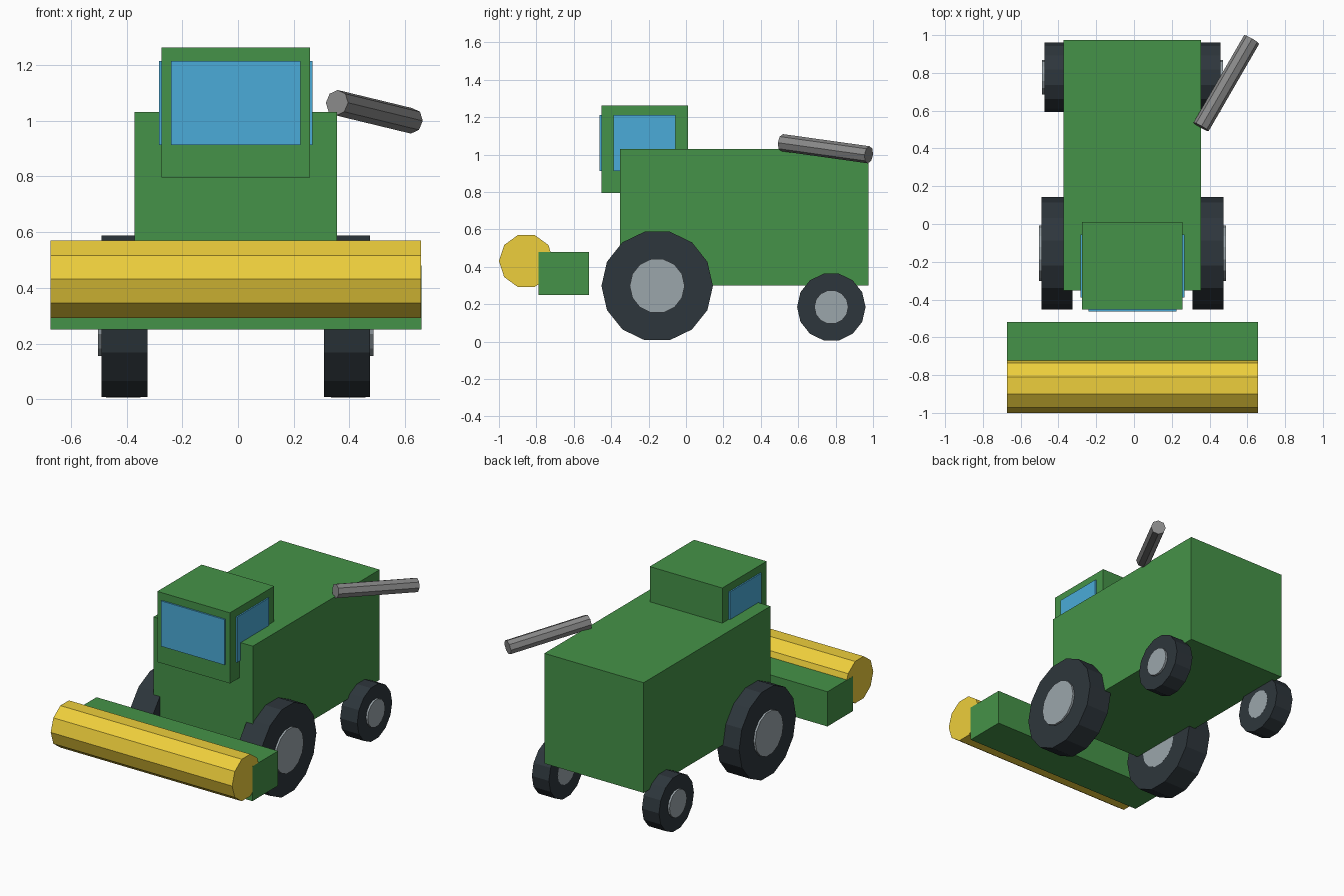
import bpy, math
from mathutils import Vector

if "Cube" in bpy.data.objects:
    bpy.data.objects.remove(bpy.data.objects["Cube"])

CX = -0.008  # middle plane of the machine


def material(name, rgb):
    m = bpy.data.materials.new(name)
    m.diffuse_color = (*rgb, 1)
    m.use_nodes = True
    m.node_tree.nodes["Principled BSDF"].inputs["Base Color"].default_value = m.diffuse_color
    return m


GREEN = material("green_paint", (0.06, 0.29, 0.065))
YELLOW = material("yellow_paint", (0.85, 0.62, 0.045))
GLASS = material("blue_glass", (0.07, 0.41, 0.69))
RUBBER = material("dark_rubber", (0.027, 0.037, 0.045))
STEEL = material("light_steel", (0.33, 0.38, 0.41))
PIPE = material("pipe_grey", (0.25, 0.25, 0.25))


def finish(name, mat):
    ob = bpy.context.object
    ob.name = ob.data.name = name
    ob.data.materials.append(mat)
    return ob


def box(name, lo, hi, mat):
    lo, hi = Vector(lo), Vector(hi)
    bpy.ops.mesh.primitive_cube_add(size=1, location=(lo + hi) / 2)
    bpy.context.object.scale = hi - lo
    bpy.ops.object.transform_apply(location=False, rotation=False, scale=True)
    return finish(name, mat)


def rod(name, a, b, radius, sides, mat):
    a, b = Vector(a), Vector(b)
    d = b - a
    # local +y is kept in the plane of the axis and world z
    bpy.ops.mesh.primitive_cylinder_add(
        vertices=sides, radius=radius, depth=d.length, location=(a + b) / 2,
        rotation=d.to_track_quat('Z', 'X').to_euler())
    return finish(name, mat)


def axle_rod(name, x0, x1, y, z, radius, sides, mat):
    # cylinder along x with a vertex pointing to the front
    bpy.ops.mesh.primitive_cylinder_add(
        vertices=sides, radius=radius, depth=abs(x1 - x0),
        location=((x0 + x1) / 2, y, z),
        rotation=(math.pi / 2, 0, math.pi / 2))
    ob = finish(name, mat)
    bpy.ops.object.transform_apply(location=False, rotation=True, scale=False)
    # spin so that one vertex lies on -y
    v = ob.data.vertices[0].co
    ang = math.pi - math.atan2(v.z, v.y)
    ob.rotation_euler.x = ang
    bpy.ops.object.transform_apply(location=False, rotation=True, scale=False)
    return ob


# Body and cab
box("body", (CX - 0.364, -0.353, 0.30), (CX + 0.364, 0.975, 1.03), GREEN)
box("cab", (CX - 0.266, -0.453, 0.795), (CX + 0.266, 0.011, 1.263), GREEN)

# Windows
box("windscreen", (CX - 0.233, -0.463, 0.912), (CX + 0.233, -0.44, 1.213), GLASS)
for side, s in (("left", -1), ("right", 1)):
    xs = sorted((CX + s * 0.25, CX + s * 0.275))
    box(side + "_window", (xs[0], -0.388, 0.912), (xs[1], -0.055, 1.213), GLASS)

# Wheels: y, z, inner x, outer x, tyre radius, hub radius
for end, y, z, xi, xo, r, rh in (("front", -0.154, 0.298, 0.317, 0.482, 0.298, 0.147),
                                 ("rear", 0.777, 0.185, 0.341, 0.466, 0.183, 0.091)):
    for side, s in (("left", -1), ("right", 1)):
        axle_rod(f"{end}_{side}_tyre", CX + s * xi, CX + s * xo, y, z, r, 14, RUBBER)
        axle_rod(f"{end}_{side}_hub", CX + s * (xi - 0.0005), CX + s * (xo + 0.013),
                 y, z, rh, 14, STEEL)

# Cutting header and reel
box("header", (CX - 0.6655, -0.788, 0.25), (CX + 0.6655, -0.519, 0.48), GREEN)
axle_rod("reel", CX - 0.665, CX + 0.665, -0.854, 0.431, 0.146, 10, YELLOW)

# Unloading pipe
rod("unloading_pipe", (0.355, 0.514, 1.064), (0.623, 0.977, 0.999), 0.046, 8, PIPE)
